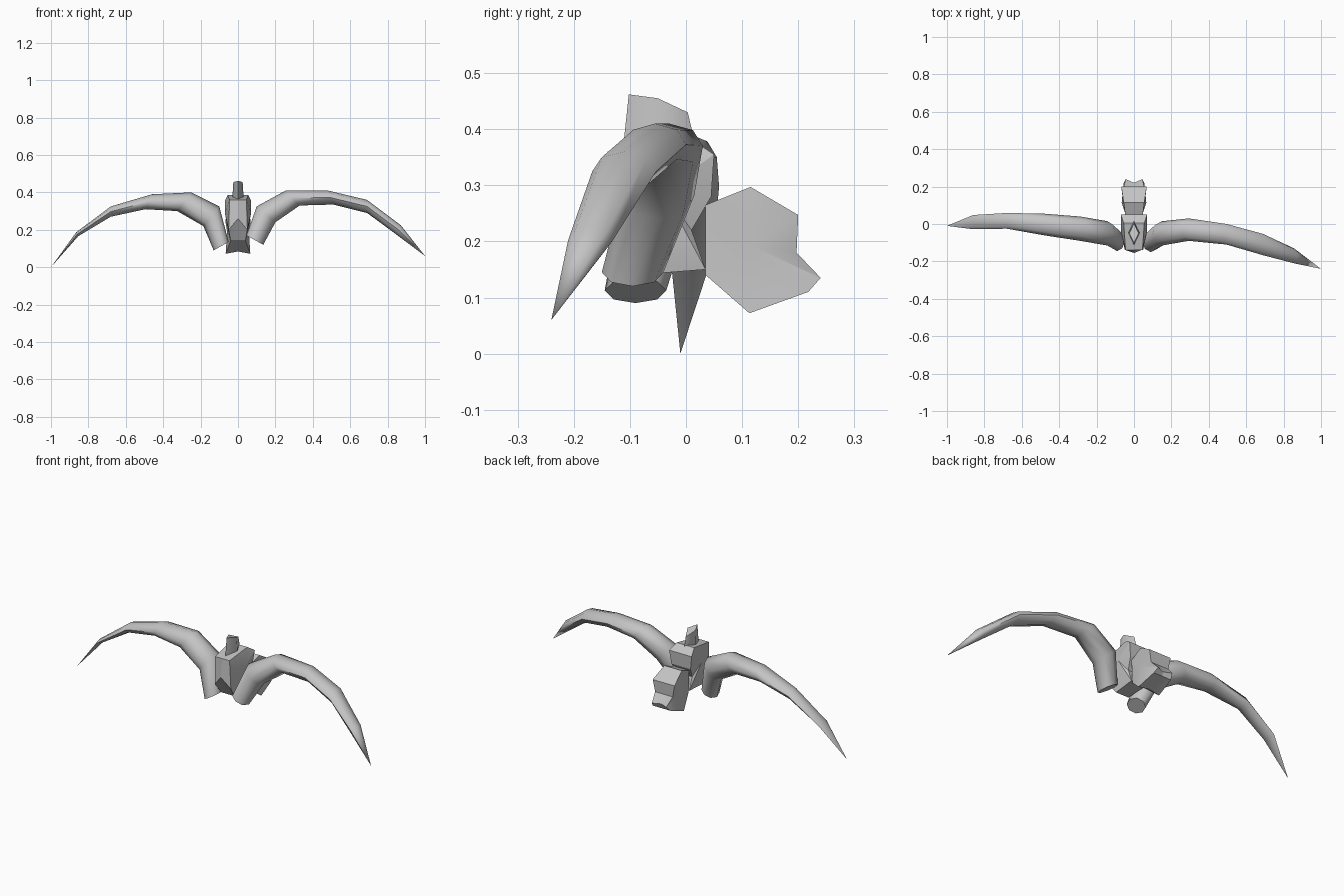
import bpy
import bmesh
from math import cos, sin, pi, radians
from mathutils import Vector

if "Cube" in bpy.data.objects:
    bpy.data.objects.remove(bpy.data.objects["Cube"])

# Single bone-grey material
grey = bpy.data.materials.new("plain_grey")
grey.use_nodes = True
colour = (0.55, 0.55, 0.55, 1)
grey.diffuse_color = colour
grey.node_tree.nodes["Principled BSDF"].inputs["Base Color"].default_value = colour


def finish(name, bm, angle):
    """Turn a bmesh into a shaded object."""
    bmesh.ops.recalc_face_normals(bm, faces=bm.faces)
    mesh = bpy.data.meshes.new(name)
    bm.to_mesh(mesh)
    bm.free()
    mesh.materials.append(grey)
    obj = bpy.data.objects.new(name, mesh)
    bpy.context.collection.objects.link(obj)
    bpy.ops.object.select_all(action='DESELECT')
    obj.select_set(True)
    bpy.context.view_layer.objects.active = obj
    bpy.ops.object.shade_smooth_by_angle(angle=radians(angle))
    return obj


def horn(name, side, rings, tip, sides=8):
    """Loft oval rings, each given by upper and lower edge (x, z), y centre, y half width."""
    bm = bmesh.new()
    loops = []
    for ux, uz, lx, lz, y, half in rings:
        up, low = Vector((side * ux, y, uz)), Vector((side * lx, y, lz))
        mid, arm = (up + low) / 2, (up - low) / 2
        loops.append([bm.verts.new(mid + arm * cos(a) + Vector((0, half * sin(a), 0)))
                      for a in (2 * pi * i / sides for i in range(sides))])
    bm.faces.new(loops[0])
    point = bm.verts.new((side * tip[0], tip[1], tip[2]))
    for i in range(sides):
        j = (i + 1) % sides
        for a, b in zip(loops, loops[1:]):
            bm.faces.new((a[i], a[j], b[j], b[i]))
        bm.faces.new((loops[-1][i], loops[-1][j], point))
    finish(name, bm, 60)


def block(name, profile, hub):
    """Side profile (y, z, half width, centre dy, centre dz) skinned across, flanks fanned to a hub."""
    bm = bmesh.new()
    cols = [[bm.verts.new((s * w, y + (dy if s == 0 else 0), z + (dz if s == 0 else 0)))
             for y, z, w, dy, dz in profile] for s in (-1, 0, 1)]
    hubs = [bm.verts.new((s * hub[0], hub[1], hub[2])) for s in (-1, 1)]
    n = len(profile)
    for i in range(n):
        j = (i + 1) % n
        for a, b in zip(cols, cols[1:]):
            bm.faces.new((a[i], a[j], b[j], b[i]))
        bm.faces.new((cols[0][i], cols[0][j], hubs[0]))
        bm.faces.new((cols[2][i], cols[2][j], hubs[1]))
    finish(name, bm, 20)


# Long sweeping horns, the pair slightly skewed
horn("left_horn", 1, [
    (0.045, 0.17, 0.135, 0.12, -0.095, 0.055),
    (0.10, 0.325, 0.20, 0.24, -0.05, 0.065),
    (0.255, 0.41, 0.33, 0.33, -0.03, 0.06),
    (0.48, 0.41, 0.51, 0.335, -0.055, 0.055),
    (0.69, 0.36, 0.69, 0.29, -0.11, 0.057),
    (0.87, 0.225, 0.84, 0.18, -0.17, 0.04)], (1, -0.24, 0.06))
horn("right_horn", -1, [
    (0.05, 0.135, 0.13, 0.09, -0.09, 0.055),
    (0.10, 0.325, 0.185, 0.22, -0.05, 0.065),
    (0.25, 0.40, 0.325, 0.30, -0.025, 0.065),
    (0.46, 0.39, 0.495, 0.31, -0.003, 0.058),
    (0.68, 0.325, 0.68, 0.27, 0.017, 0.042),
    (0.865, 0.187, 0.855, 0.165, 0.01, 0.038)], (1, -0.01, 0))

# Faceted head between the horns
block("head", [
    (-0.14, 0.36, 0.045, 0, 0),
    (-0.135, 0.20, 0.05, -0.02, 0.06),
    (-0.09, 0.14, 0.04, 0, 0),
    (0.035, 0.15, 0.045, 0, 0),
    (0.01, 0.22, 0.045, 0, 0),
    (0.045, 0.28, 0.06, 0, 0),
    (0.05, 0.355, 0.07, 0, 0),
    (0.005, 0.385, 0.055, 0, 0)], (0.07, -0.04, 0.29))

# Rear block with two short spikes
block("rear_block", [
    (0.035, 0.265, 0.045, 0, 0),
    (0.115, 0.297, 0.055, 0, 0),
    (0.20, 0.247, 0.068, 0, 0),
    (0.197, 0.18, 0.055, 0, 0),
    (0.24, 0.135, 0.045, -0.02, 0),
    (0.218, 0.11, 0.055, 0, 0),
    (0.113, 0.072, 0.066, 0, 0.012),
    (0.035, 0.14, 0.04, 0, 0)], (0.058, 0.12, 0.19))

# Upright crest with a diamond section and sloping top
bm = bmesh.new()
low = [bm.verts.new(p) for p in
       ((0, -0.115, 0.34), (0.032, -0.045, 0.34), (0, 0.025, 0.34), (-0.032, -0.045, 0.34))]
top = [bm.verts.new(p) for p in
       ((0, -0.102, 0.462), (0.025, -0.05, 0.455), (0, 0.003, 0.43), (-0.025, -0.05, 0.455))]
bm.faces.new(low)
bm.faces.new(top)
for i in range(4):
    j = (i + 1) % 4
    bm.faces.new((low[i], low[j], top[j], top[i]))
finish("crest", bm, 60)
